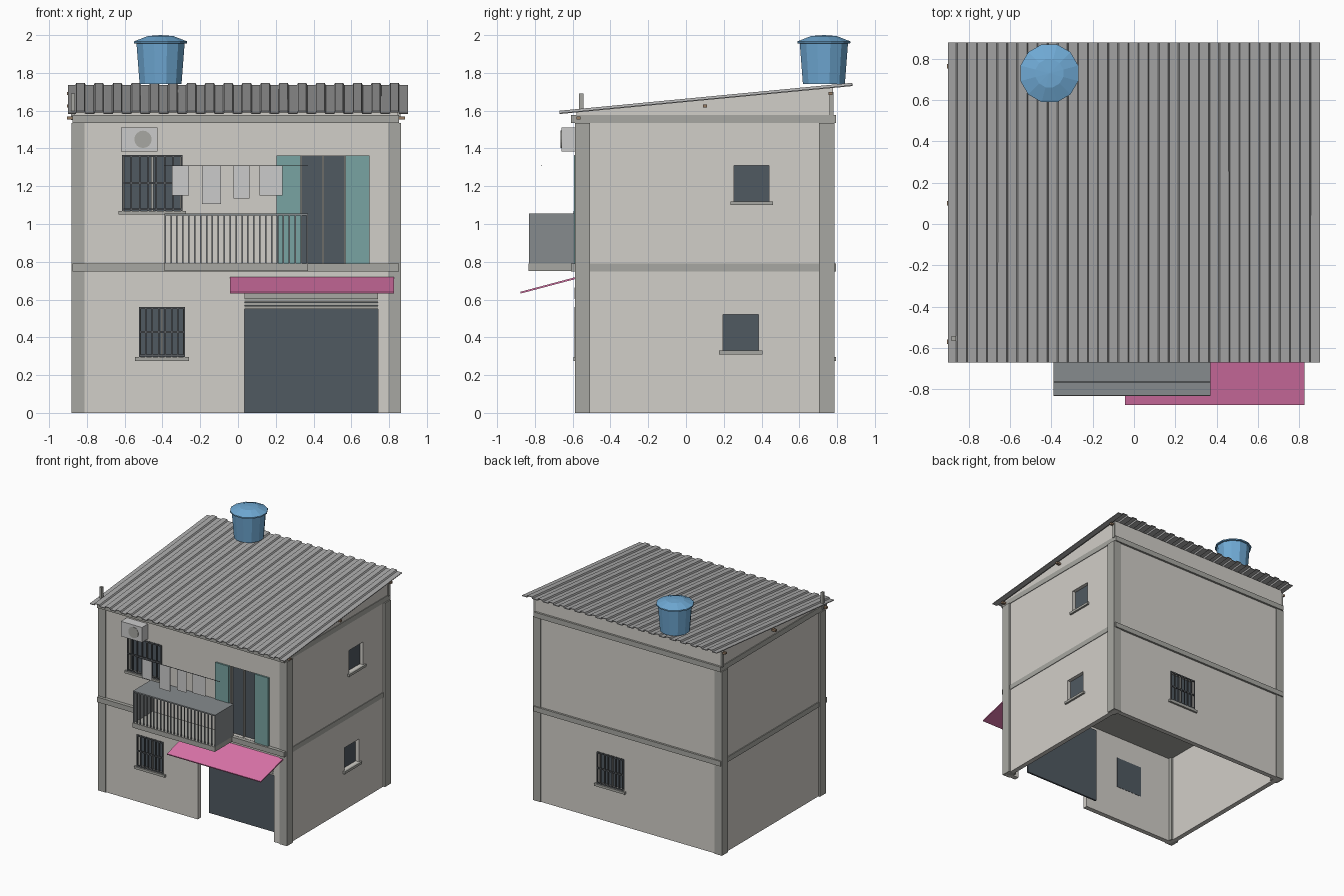
import bpy, bmesh, math
from mathutils import Matrix, Vector

if "Cube" in bpy.data.objects:
    bpy.data.objects.remove(bpy.data.objects["Cube"])


def mat(name, *rgb):
    m = bpy.data.materials.new(name)
    m.diffuse_color = (*rgb, 1)
    m.use_nodes = True
    m.node_tree.nodes["Principled BSDF"].inputs["Base Color"].default_value = m.diffuse_color
    return m


PLASTER = mat("plaster", .64, .62, .58)
CONCRETE = mat("concrete", .39, .39, .36)
SHEET = mat("roof_sheet", .40, .40, .40)
GLASS = mat("dark_glass", .08, .10, .12)
IRON = mat("iron", .10, .11, .12)
RAIL = mat("railing_paint", .24, .26, .27)
TEAL = mat("teal_paint", .19, .37, .36)
PINK = mat("pink_cloth", .73, .18, .41)
BLUE = mat("blue_plastic", .16, .40, .66)
WOOD = mat("wood", .30, .20, .13)
WHITE = mat("white", .70, .70, .69)


def finish(name, bm, m):
    bmesh.ops.recalc_face_normals(bm, faces=bm.faces)
    me = bpy.data.meshes.new(name)
    bm.to_mesh(me)
    bm.free()
    ob = bpy.data.objects.new(name, me)
    bpy.context.collection.objects.link(ob)
    me.materials.append(m)
    return ob


def boxes(name, spans, m):
    """One object from boxes given as (x0, x1, y0, y1, z0, z1)."""
    bm = bmesh.new()
    for x0, x1, y0, y1, z0, z1 in spans:
        mx = Matrix.Translation(((x0 + x1) / 2, (y0 + y1) / 2, (z0 + z1) / 2))
        bmesh.ops.create_cube(bm, size=1, matrix=mx @ Matrix.Diagonal((x1 - x0, y1 - y0, z1 - z0, 1)))
    return finish(name, bm, m)


def prism(name, yz, x0, x1, m):
    """Side profile in y, z extruded along x."""
    bm = bmesh.new()
    f = bm.faces.new([bm.verts.new((x0, y, z)) for y, z in yz])
    r = bmesh.ops.extrude_face_region(bm, geom=[f])
    bmesh.ops.translate(bm, vec=(x1 - x0, 0, 0), verts=[v for v in r["geom"] if isinstance(v, bmesh.types.BMVert)])
    return finish(name, bm, m)


def boolean(ob, cutter):
    mod = ob.modifiers.new("cut", 'BOOLEAN')
    mod.operation, mod.object, mod.solver = 'DIFFERENCE', cutter, 'EXACT'
    bpy.context.view_layer.objects.active = ob
    bpy.ops.object.modifier_apply(modifier="cut")
    bpy.data.objects.remove(cutter)


X0, X1, Y0, Y1, T = -.868, .848, -.58, .778, .04
roof_z = lambda y: 1.585 + (y + .67) * .0955

# Hollow walls, open at the bottom
walls = boxes("walls", [(X0, X1, Y0, Y1, 0, 1.55)], PLASTER)
boolean(walls, boxes("room_cutter", [(X0 + T, X1 - T, Y0 + T, Y1 - T, -.1, 1.5)], PLASTER))

# Openings: (wall, u0, u1, z0, z1)
barred = {"front_lower_window": ("front", -.525, -.28, .295, .56),
          "front_upper_window": ("front", -.613, -.295, 1.07, 1.365),
          "back_window": ("back", .03, .275, .295, .56)}
plain = {"side_lower_window": ("side", .195, .385, .33, .52),
         "side_upper_window": ("side", .255, .44, 1.12, 1.31)}
door = ("front", .33, .57, .792, 1.36)
garage = ("front", .035, .74, -.1, .66)


def on_wall(wall, u0, u1, z0, z1, d0, d1):
    """Box span on a wall; depth is measured outwards from its face."""
    if wall == "front":
        return (u0, u1, Y0 - d1, Y0 - d0, z0, z1)
    if wall == "back":
        return (u0, u1, Y1 + d0, Y1 + d1, z0, z1)
    return (X1 + d0, X1 + d1, u0, u1, z0, z1)


holes = list(barred.values()) + list(plain.values()) + [door, garage]
boolean(walls, boxes("opening_cutter", [on_wall(*h, -.07, .05) for h in holes], PLASTER))

# Windows: glass, sill and, where barred, a grille
for name, (w, u0, u1, z0, z1) in {**barred, **plain}.items():
    boxes(name + "_glass", [on_wall(w, u0, u1, z0, z1, -.042, -.03)], GLASS)
    boxes(name + "_sill", [on_wall(w, u0 - .02, u1 + .02, z0 - .02, z0, -.03, .016)], CONCRETE)
    if name in barred:
        mid, n = (u0 + u1) / 2, 7
        boxes(name + "_frame", [on_wall(w, u - .006, u + .006, z0, z1, -.03, -.02)
                                for u in (u0 + .006, mid, u1 - .006)], CONCRETE)
        bars = [on_wall(w, u - .004, u + .004, z0, z1, .001, .009)
                for u in (u0 + .004 + (u1 - u0 - .008) * i / n for i in range(n + 1))]
        bars += [on_wall(w, u0, u1, z - .005, z + .005, .001, .009) for z in (z0 + .008, (z0 + z1) / 2, z1 - .005)]
        boxes(name + "_grille", bars, IRON)

# Balcony door with open shutters
boxes("balcony_door_glass", [on_wall(*door, -.042, -.03)], GLASS)
boxes("balcony_door_frame", [on_wall("front", u - .005, u + .005, .79, 1.36, -.03, -.01)
                             for u in (.335, .45, .565)], CONCRETE)
boxes("door_shutters", [on_wall("front", u, u + .125, .79, 1.362, 0, .014) for u in (.205, .57)], TEAL)

# Garage: recessed door, roller slats and lintel
boxes("garage_door", [(.035, .74, -.435, -.42, 0, .64)], GLASS)
boxes("roller_slats", [(.035, .74, -.575, -.555, z, z + .016) for z in (.55, .568, .586)], CONCRETE)
boxes("roller_box", [(.035, .74, -.59, -.54, .604, .665)], CONCRETE)

# Columns, floor slab, ring beam and gable
boxes("columns", [(x, x + .07, y, y + .08, 0, 1.535) for x in (-.882, .793) for y in (-.587, .705)], CONCRETE)
boxes("floor_slab", [(-.875, .853, -.61, .795, .748, .79)], CONCRETE)
boxes("roof_beam", [(-.875, .853, -.61, .795, 1.535, 1.578)], CONCRETE)
prism("gable", [(-.58, 1.57), (Y1, 1.57), (Y1, roof_z(Y1) - .002), (-.58, roof_z(-.58) - .002)], X0, X1, PLASTER)

# Corner stubs and purlin ends
boxes("corner_stubs", [(-.885, -.863, -.567, -.543, 1.55, 1.69),
                       (-.882, -.862, .76, .782, 1.57, 1.70), (.84, .86, .76, .782, 1.57, 1.70)], CONCRETE)
boxes("purlins", [(-.905, .885, y - .011, y + .011, z - .008, z + .008)
                  for y, z in ((-.57, 1.56), (.1, 1.625), (.765, 1.69))], WOOD)

# Corrugated roof sheet
profile = []
for i in range(18):
    x = -.9 + i * .0978
    profile += [(x + a, h) for a, h in ((0, 0), (.04, 0), (.046, .012), (.086, .012), (.092, 0))]
profile.append((.9, 0))
bm = bmesh.new()
rows = [[bm.verts.new((x, y, roof_z(y) + h)) for x, h in profile] for y in (-.67, .88)]
for i in range(len(profile) - 1):
    bm.faces.new((rows[0][i], rows[0][i + 1], rows[1][i + 1], rows[1][i]))
roof = finish("corrugated_roof", bm, SHEET)
solid = roof.modifiers.new("thickness", 'SOLIDIFY')
solid.thickness, solid.offset = .006, 0

# Water tank: lathed 12-sided profile
bm = bmesh.new()
rings = []
for r, z in ((.115, 1.742), (.132, 1.955), (.145, 1.957), (.145, 1.967), (.07, 1.995)):
    rings.append([bm.verts.new((-.41 + r * math.cos(a), .73 + r * math.sin(a), z))
                  for a in (math.tau * (k + .5) / 12 for k in range(12))])
for lo, hi in zip(rings, rings[1:]):
    for k in range(12):
        bm.faces.new((lo[k], lo[k - 1], hi[k - 1], hi[k]))
bm.faces.new(rings[0])
tip = bm.verts.new((-.41, .73, 2.0))
for k in range(12):
    bm.faces.new((rings[-1][k - 1], rings[-1][k], tip))
finish("water_tank", bm, BLUE)

# Balcony: slab, side panels, top and front bars
BX0, BX1, BY = -.39, .37, -.83
boxes("balcony_slab", [(BX0, BX1, BY - .004, -.58, .75, .79)], CONCRETE)
boxes("balcony_panels", [(BX0, BX0 + .008, BY, -.585, .79, 1.05), (BX1 - .008, BX1, BY, -.585, .79, 1.05),
                         (BX0, BX1, BY, -.585, 1.045, 1.055)], RAIL)
boxes("balcony_bars", [(x, x + .008, BY, BY + .008, .79, 1.046)
                       for x in (BX0 + (BX1 - BX0 - .008) * i / 24 for i in range(25))], RAIL)

# Clothesline with washing
boxes("clothesline", [(BX0, BX1, -.767, -.763, 1.308, 1.311)], IRON)
boxes("washing", [(x0, x1, -.766, -.764, z, 1.308)
                  for x0, x1, z in ((-.35, -.26, 1.15), (-.19, -.09, 1.105),
                                    (-.025, .06, 1.135), (.115, .235, 1.15))], WHITE)

# Awning over the garage
prism("awning", [(-.58, .72), (-.58, .71), (-.875, .632), (-.877, .641)], -.043, .825, PINK)

# Air conditioner
boxes("air_conditioner", [(-.62, -.425, -.66, -.575, 1.385, 1.51)], WHITE)
bm = bmesh.new()
bmesh.ops.create_cone(bm, cap_ends=True, segments=16, radius1=.046, radius2=.046, depth=.006,
                      matrix=Matrix.Translation((-.503, -.661, 1.448)) @ Matrix.Rotation(math.pi / 2, 4, 'X'))
finish("air_conditioner_fan", bm, CONCRETE)
